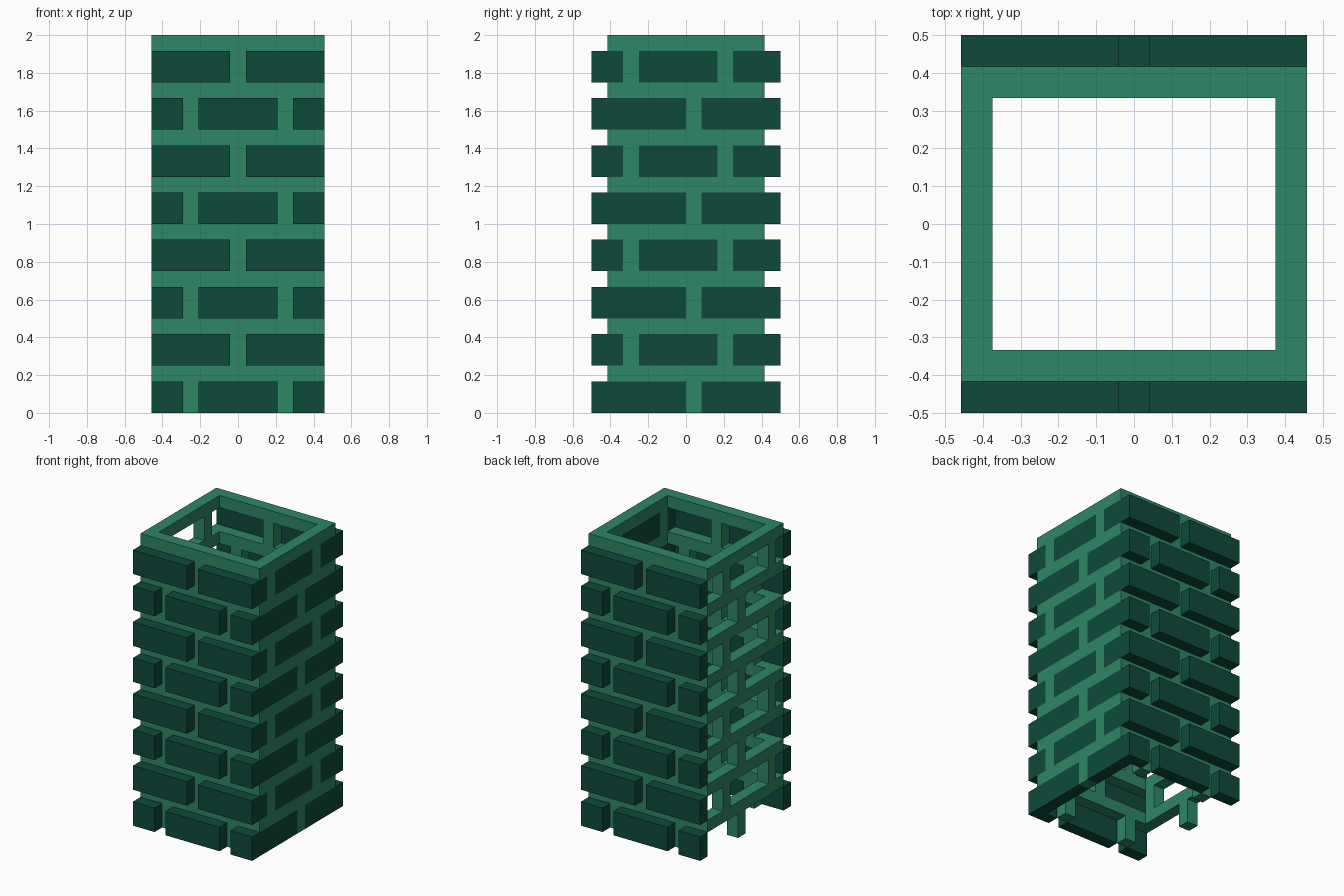
import bpy
import bmesh
from mathutils import Vector

U = 1 / 12          # one grid step; every part is a whole or half number of steps
ROWS = 8            # brick courses, each two steps tall with one step of mortar above

cube = bpy.data.objects.get("Cube")
if cube:
    bpy.data.objects.remove(cube, do_unlink=True)


def make_material(name, color):
    mat = bpy.data.materials.new(name)
    mat.use_nodes = True
    mat.diffuse_color = color
    bsdf = next(n for n in mat.node_tree.nodes if n.type == 'BSDF_PRINCIPLED')
    bsdf.inputs["Base Color"].default_value = color
    return mat


mortar_green = make_material("mortar green", (0.027, 0.238, 0.133, 1))
brick_green = make_material("dark brick green", (0.0044, 0.0685, 0.0437, 1))


def add_box(bm, x, y, z):
    """Box from three (low, high) ranges in grid steps."""
    verts = bmesh.ops.create_cube(bm, size=1)["verts"]
    for v in verts:
        v.co = Vector([(r[0] + r[1]) / 2 + c * (r[1] - r[0])
                       for r, c in zip((x, y, z), v.co)])


def add_ring(bm, hx, hy, z):
    """Rectangular ring one step thick."""
    corners = [(-1, -1), (1, -1), (1, 1), (-1, 1)]
    loops = [[bm.verts.new((sx * (hx - t), sy * (hy - t), h)) for sx, sy in corners]
             for t, h in ((0, z[0]), (0, z[1]), (1, z[1]), (1, z[0]))]
    for a, b in zip(loops, loops[1:] + loops[:1]):
        for i in range(4):
            j = (i + 1) % 4
            bm.faces.new((a[i], a[j], b[j], b[i]))


def finish(bm, name, mat):
    bmesh.ops.scale(bm, vec=(U, U, U), verts=bm.verts)
    bmesh.ops.recalc_face_normals(bm, faces=bm.faces)
    mesh = bpy.data.meshes.new(name)
    bm.to_mesh(mesh)
    bm.free()
    mesh.materials.append(mat)
    bpy.context.collection.objects.link(bpy.data.objects.new(name, mesh))


# Brick ranges along each wall, for even and odd courses
FACE_BRICKS = [[(-5.5, -3.5), (-2.5, 2.5), (3.5, 5.5)], [(-5.5, -0.5), (0.5, 5.5)]]
SIDE_BRICKS = [[(-5, 0), (1, 5)], [(-5, -4), (-3, 2), (3, 5)]]


def gaps(bricks):
    return [(a[1], b[0]) for a, b in zip(bricks, bricks[1:])]


# Open mortar lattice: a ring above each course, short posts between bricks
bm = bmesh.new()
for row in range(ROWS):
    z0, kind = row * 3, row % 2
    add_ring(bm, 5.5, 5, (z0 + 2, z0 + 3))
    for gap in gaps(FACE_BRICKS[kind]):
        for y in ((-5, -4), (4, 5)):
            add_box(bm, gap, y, (z0, z0 + 2))
    for gap in gaps(SIDE_BRICKS[kind]):
        for x in ((-5.5, -4.5), (4.5, 5.5)):
            add_box(bm, x, gap, (z0, z0 + 2))
finish(bm, "mortar_lattice", mortar_green)

# Bricks standing out from the front and back walls
for name, y in (("front_bricks", (-6, -5)), ("back_bricks", (5, 6))):
    bm = bmesh.new()
    for row in range(ROWS):
        for x in FACE_BRICKS[row % 2]:
            add_box(bm, x, y, (row * 3, row * 3 + 2))
    finish(bm, name, brick_green)

# Bricks set flush into the left wall; the right wall stays open
bm = bmesh.new()
for row in range(ROWS):
    for y in SIDE_BRICKS[row % 2]:
        add_box(bm, (4.5, 5.5), y, (row * 3, row * 3 + 2))
finish(bm, "left_bricks", brick_green)
